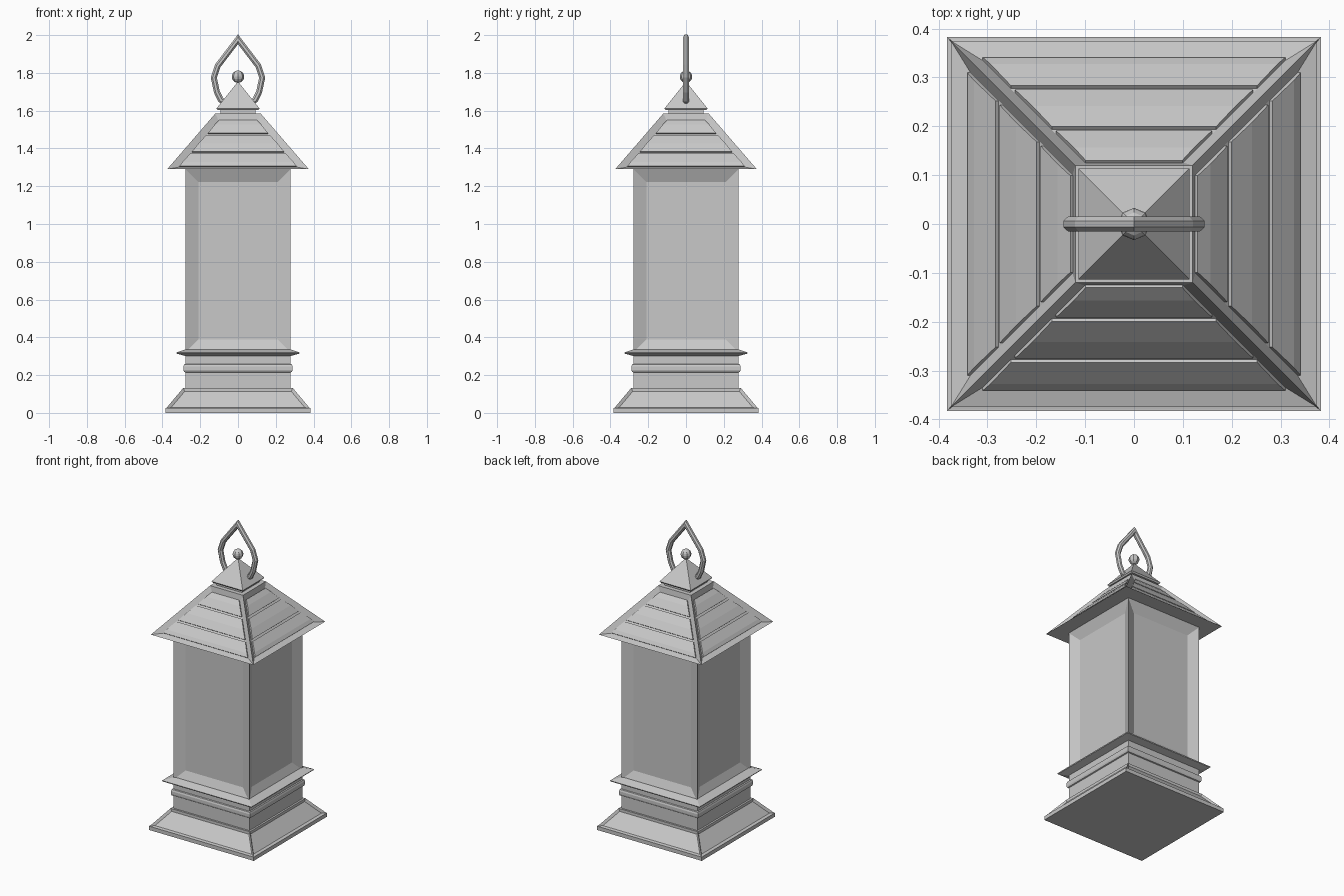
import bpy, bmesh
from math import pi, cos, sin
from mathutils import Vector, Matrix

if "Cube" in bpy.data.objects:
    bpy.data.objects.remove(bpy.data.objects["Cube"])

metal = bpy.data.materials.new("grey_metal")
metal.use_nodes = True
grey = (0.58, 0.58, 0.58, 1)
metal.diffuse_color = grey
metal.node_tree.nodes["Principled BSDF"].inputs["Base Color"].default_value = grey


def finish(name, bm):
    bmesh.ops.recalc_face_normals(bm, faces=bm.faces)
    mesh = bpy.data.meshes.new(name)
    bm.to_mesh(mesh)
    bm.free()
    mesh.materials.append(metal)
    obj = bpy.data.objects.new(name, mesh)
    bpy.context.collection.objects.link(obj)
    return obj


def bridge(bm, a, b):
    """Join two closed rings of vertices with quads."""
    n = len(a)
    return [bm.faces.new((a[i], a[(i + 1) % n], b[(i + 1) % n], b[i])) for i in range(n)]


def square_stack(name, profile, panels=None):
    """Square rings of (half width, z); panels = (band, border, depth) recesses."""
    bm = bmesh.new()
    rings = [[bm.verts.new((sx * h, sy * h, z))
              for sx, sy in ((-1, -1), (1, -1), (1, 1), (-1, 1))] for h, z in profile]
    bands = [bridge(bm, a, b) for a, b in zip(rings, rings[1:])]
    bm.faces.new(rings[0][::-1])
    bm.faces.new(rings[-1])
    if panels:
        band, border, depth = panels
        bmesh.ops.recalc_face_normals(bm, faces=bm.faces)
        bmesh.ops.inset_individual(bm, faces=bands[band], thickness=border,
                                   depth=-depth, use_even_offset=True)
    return finish(name, bm)


# Base: plinth with recessed sloping sides
square_stack("plinth", [(0.383, 0), (0.383, 0.025)])
square_stack("sloped_base", [(0.38, 0.025), (0.29, 0.132)], (0, 0.014, 0.012))

# Body: short pedestal, rounded bead, ledge and panelled housing
square_stack("pedestal", [(0.278, 0.1), (0.278, 0.32)])
square_stack("bead", [(0.275, 0.213), (0.285, 0.217), (0.289, 0.228),
                      (0.289, 0.246), (0.285, 0.257), (0.275, 0.261)])
square_stack("ledge", [(0.275, 0.3), (0.325, 0.314), (0.327, 0.32), (0.278, 0.336)])
square_stack("housing", [(0.278, 0.32), (0.278, 1.29)], (0, 0.068, 0.03))

# Roof: frustum with a recess on each slope
EAVE, EAVE_Z, TOP, TOP_Z = 0.375, 1.29, 0.12, 1.585
square_stack("roof", [(EAVE, EAVE_Z), (TOP, TOP_Z)], (0, 0.034, 0.022))

# Slats in the recesses, with narrow grooves between them
slope = (TOP_Z - EAVE_Z) / (EAVE - TOP)
normal = Vector((0, -slope, 1)).normalized()


def slope_point(side, d, depth):
    surface = Vector((side * (d - 0.042), -d, EAVE_Z + (EAVE - d) * slope))
    return surface - normal * depth


bm = bmesh.new()
for turn in range(4):
    spin = Matrix.Rotation(turn * pi / 2, 3, "Z")
    for low, mid, high in ((0.352, 0.336, 0.294), (0.286, 0.25, 0.21), (0.202, 0.165, 0.141)):
        rows = [(low, 0.024), (low, 0.014), (mid, 0.011), (high, 0.014), (high, 0.024)]
        ends = [[bm.verts.new(spin @ slope_point(s, d, deep)) for d, deep in rows]
                for s in (-1, 1)]
        bridge(bm, *ends)
        bm.faces.new(ends[0][::-1])
        bm.faces.new(ends[1])
finish("roof_slats", bm)

# Cap: neck and small pyramid
square_stack("neck", [(0.092, 1.57), (0.092, 1.612)])
square_stack("cap", [(0.108, 1.603), (0.114, 1.612), (0.002, 1.752)])

# Finial ball
bm = bmesh.new()
bmesh.ops.create_uvsphere(bm, u_segments=8, v_segments=8, radius=0.033,
                          matrix=Matrix.Translation((0, 0, 1.78)))
finish("finial_ball", bm)

# Pointed carrying loop, a mitred tube swept along a mirrored path
half = [(0.06, 1.635), (0.092, 1.658), (0.112, 1.70), (0.128, 1.775), (0.107, 1.838)]
path = [Vector((x, 0, z)) for x, z in half + [(0, 1.978)] + [(-x, z) for x, z in half[::-1]]]
bm = bmesh.new()
rings = []
for i, p in enumerate(path):
    before = (p - path[max(i - 1, 0)]).normalized()
    after = (path[min(i + 1, len(path) - 1)] - p).normalized()
    tangent = (before + after).normalized()
    miter = 1 / max(tangent.dot(after if after.length else before), 0.5)
    side = tangent.cross(Vector((0, 1, 0))) * miter
    rings.append([bm.verts.new(p + 0.017 * (side * cos(k * pi / 4 + pi / 8)
                                           + Vector((0, sin(k * pi / 4 + pi / 8), 0))))
                  for k in range(8)])
for a, b in zip(rings, rings[1:]):
    bridge(bm, a, b)
bm.faces.new(rings[0][::-1])
bm.faces.new(rings[-1])
finish("carrying_loop", bm)
